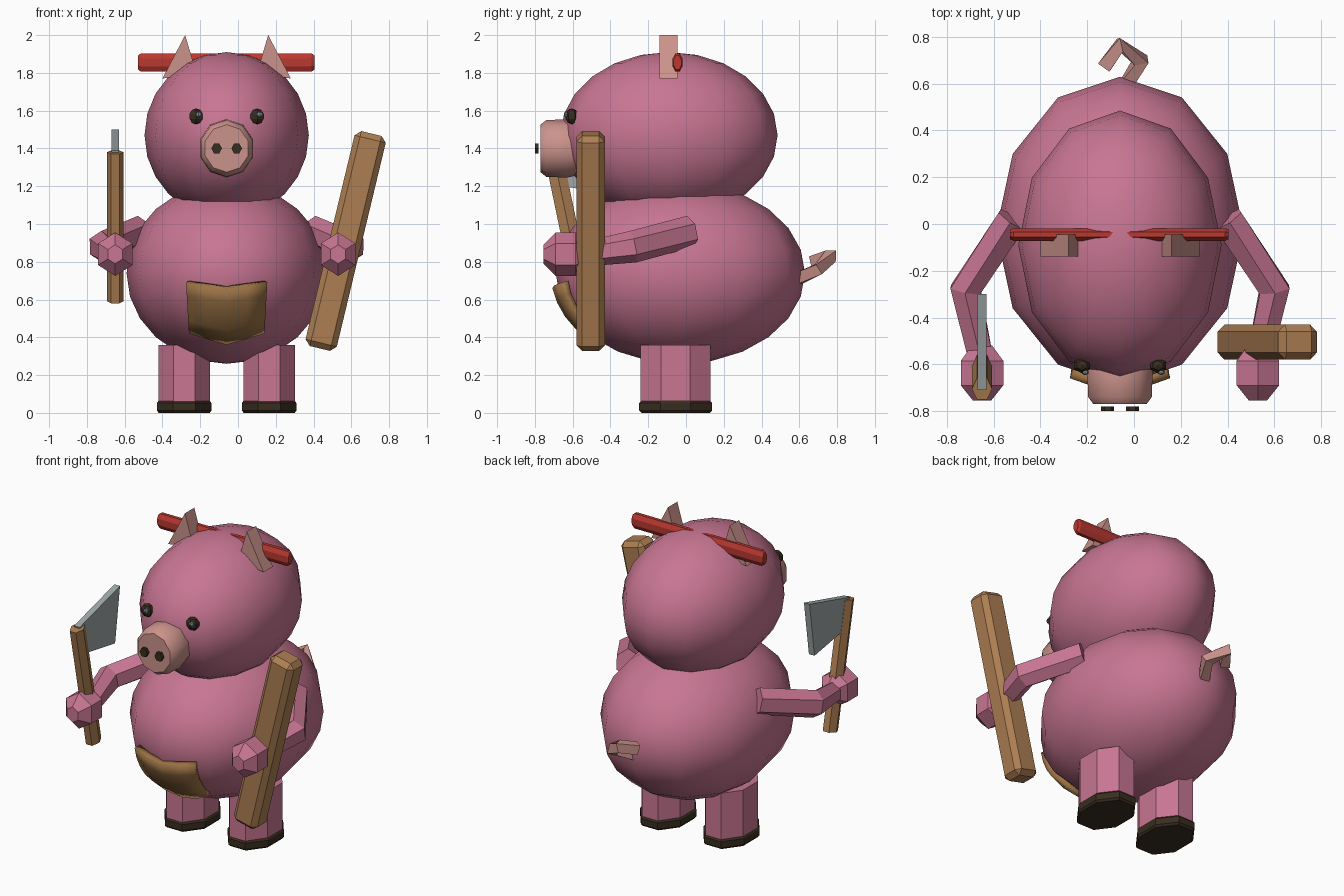
import bpy, bmesh, math
from mathutils import Vector

cube = bpy.data.objects.get("Cube")
if cube:
    bpy.data.objects.remove(cube, do_unlink=True)

CX = -0.06  # symmetry plane of the pig
SIDES = (("left", 1), ("right", -1))


def material(name, r, g, b):
    m = bpy.data.materials.new(name)
    m.use_nodes = True
    m.diffuse_color = (r, g, b, 1)
    m.node_tree.nodes["Principled BSDF"].inputs["Base Color"].default_value = (r, g, b, 1)
    return m


PINK = material("pink skin", 0.58, 0.18, 0.29)
PALE = material("pale pink", 0.60, 0.29, 0.26)
WOOD = material("wood", 0.42, 0.21, 0.085)
CLOTH = material("tan cloth", 0.33, 0.17, 0.06)
RED = material("red", 0.49, 0.04, 0.03)
DARK = material("dark brown", 0.04, 0.026, 0.014)
STEEL = material("steel", 0.35, 0.39, 0.40)
GLINT = material("eye glint", 0.18, 0.25, 0.29)


def finish(name, bm, mat):
    bmesh.ops.recalc_face_normals(bm, faces=bm.faces)
    mesh = bpy.data.meshes.new(name)
    bm.to_mesh(mesh)
    bm.free()
    mesh.materials.append(mat)
    ob = bpy.data.objects.new(name, mesh)
    bpy.context.collection.objects.link(ob)
    return ob


def tube(name, path, radii, sides, mat, phase=0.0):
    """Loft a polygon section along a path; radii are (across, up) per point."""
    pts = [Vector(p) for p in path]
    whole = (pts[-1] - pts[0]).normalized()
    ref = Vector((0, 1, 0)) if abs(whole.z) > 0.8 else Vector((0, 0, 1))
    bm = bmesh.new()
    rings = []
    for i, p in enumerate(pts):
        t = Vector()
        if i > 0:
            t += (p - pts[i - 1]).normalized()
        if i < len(pts) - 1:
            t += (pts[i + 1] - p).normalized()
        t.normalize()
        u = t.cross(ref).normalized()
        v = u.cross(t)
        a, b = radii[i]
        angles = [2 * math.pi * (k + phase) / sides for k in range(sides)]
        rings.append([bm.verts.new(p + u * a * math.cos(q) + v * b * math.sin(q))
                      for q in angles])
    for r0, r1 in zip(rings, rings[1:]):
        for k in range(sides):
            j = (k + 1) % sides
            bm.faces.new((r0[k], r0[j], r1[j], r1[k]))
    bm.faces.new(rings[0])
    bm.faces.new(rings[-1])
    return finish(name, bm, mat)


def prism(name, outline, offset, mat):
    """Extrude a flat outline along an offset."""
    bm = bmesh.new()
    face = bm.faces.new([bm.verts.new(p) for p in outline])
    out = bmesh.ops.extrude_face_region(bm, geom=[face], use_keep_orig=True)
    verts = [g for g in out["geom"] if isinstance(g, bmesh.types.BMVert)]
    bmesh.ops.translate(bm, verts=verts, vec=offset)
    return finish(name, bm, mat)


def ball(name, centre, size, segments, rings, mat, smooth=True):
    bpy.ops.mesh.primitive_uv_sphere_add(segments=segments, ring_count=rings, location=centre)
    ob = bpy.context.object
    ob.name = name
    ob.scale = size
    ob.data.materials.append(mat)
    if smooth:
        bpy.ops.object.shade_smooth()
    return ob


# Body and head
BODY, BODY_R = Vector((CX, -0.03, 0.74)), Vector((0.53, 0.66, 0.48))
ball("body", BODY, BODY_R, 12, 12, PINK)
ball("head", (CX, -0.09, 1.47), (0.435, 0.575, 0.44), 12, 12, PINK)

# Snout and nostrils
snout = tube("snout", [(CX, y, 1.4) for y in (-0.55, -0.63, -0.74, -0.77)],
             [(r, r * 1.05) for r in (0.13, 0.147, 0.143, 0.12)], 10, PALE, 0.5)
for poly in snout.data.polygons:
    poly.use_smooth = len(poly.vertices) == 4
for side, s in SIDES:
    x = CX + s * 0.053
    tube(side + "_nostril", [(x, -0.80, 1.4), (x, -0.78, 1.4)],
         [(0.028, 0.03)] * 2, 6, DARK)

for side, s in SIDES:
    def at(dx, y, z):
        return (CX + s * dx, y, z)

    # Eyes
    ball(side + "_eye", at(0.162, -0.605, 1.57), (0.042, 0.035, 0.042), 6, 5, DARK, False)
    ball(side + "_eye_glint", (CX + s * 0.162 + 0.014, -0.635, 1.58),
         (0.016, 0.012, 0.016), 6, 4, GLINT, False)

    # Ears
    prism(side + "_ear", [at(0.34, -0.14, 1.77), at(0.22, -0.14, 2.0), at(0.16, -0.14, 1.80)],
          (0, 0.095, 0), PALE)

    # Arms and fists
    tube(side + "_arm", [at(0.46, 0.02, 0.96), at(0.66, -0.28, 0.88), at(0.59, -0.60, 0.83)],
         [(0.075, 0.085), (0.075, 0.085), (0.06, 0.06)], 6, PINK, 0.5)
    tube(side + "_fist", [at(0.59, y, 0.84) for y in (-0.52, -0.585, -0.69, -0.755)],
         [(0.05, 0.055), (0.105, 0.115), (0.105, 0.115), (0.045, 0.05)], 6, PINK, 0.5)

    # Legs and soles
    x = CX + s * 0.225
    tube(side + "_leg", [(x, -0.055, 0.05), (x, -0.055, 0.36)],
         [(0.147, 0.2)] * 2, 8, PINK, 0.5)
    tube(side + "_sole", [(x, -0.055, z) for z in (0, 0.012, 0.052, 0.066)],
         [(r, r * 1.34) for r in (0.146, 0.156, 0.156, 0.146)], 8, DARK, 0.5)

# Bar through the top of the head
tube("red_bar", [(x, -0.045, 1.855) for x in (-0.53, -0.515, 0.39, 0.405)],
     [(0.022, 0.04), (0.029, 0.052), (0.029, 0.052), (0.022, 0.04)], 8, RED, 0.5)

# Curled tail
tube("tail", [(-0.05, 0.57, 0.70), (0.03, 0.70, 0.76), (-0.06, 0.765, 0.83), (-0.125, 0.675, 0.80)],
     [(0.042, 0.042)] * 4, 4, PALE, 0.5)

# Cloth patch wrapped on the belly
bm = bmesh.new()
COLS, ROWS = 4, 4
grid = []
for r in range(ROWS + 1):
    row = []
    for c in range(COLS + 1):
        across = 2 * c / COLS - 1
        top = 0.66 + 0.03 * abs(across)
        bottom = 0.36 + 0.06 * abs(across)
        z = top + (bottom - top) * r / ROWS
        x = CX + across * (0.215 - 0.015 * r / ROWS)
        nx, nz = (x - BODY.x) / (BODY_R.x * 1.05), (z - BODY.z) / (BODY_R.z * 1.05)
        y = BODY.y - BODY_R.y * 1.04 * math.sqrt(max(0, 1 - nx * nx - nz * nz))
        row.append(bm.verts.new((x, y, z)))
    grid.append(row)
for r in range(ROWS):
    for c in range(COLS):
        bm.faces.new((grid[r][c], grid[r + 1][c], grid[r + 1][c + 1], grid[r][c + 1]))
patch = finish("belly_patch", bm, CLOTH)
patch.data.shade_smooth()
# Thicken towards the belly whichever way the normals face
thick = patch.modifiers.new("thickness", "SOLIDIFY")
thick.thickness = 0.04
thick.offset = -1 if patch.data.polygons[0].normal.y < 0 else 1

# Cleaver in the right hand
tube("cleaver_handle", [(-0.65, -0.54, 0.59), (-0.65, -0.705, 1.38)],
     [(0.043, 0.055)] * 2, 6, WOOD)
prism("cleaver_blade", [(-0.67, -0.71, 1.39), (-0.67, -0.30, 1.50),
                        (-0.67, -0.35, 1.15), (-0.67, -0.65, 1.20)], (0.04, 0, 0), STEEL)

# Wooden club in the left hand
bpy.ops.mesh.primitive_cube_add(size=1, location=(0.57, -0.505, 0.91))
club = bpy.context.object
club.name = "club"
club.dimensions = (0.17, 0.15, 1.17)
bpy.ops.object.transform_apply(location=False, rotation=False, scale=True)
club.rotation_euler.y = math.radians(13.5)
club.data.materials.append(WOOD)
bevel = club.modifiers.new("bevel", "BEVEL")
bevel.width = 0.03
bevel.segments = 1
